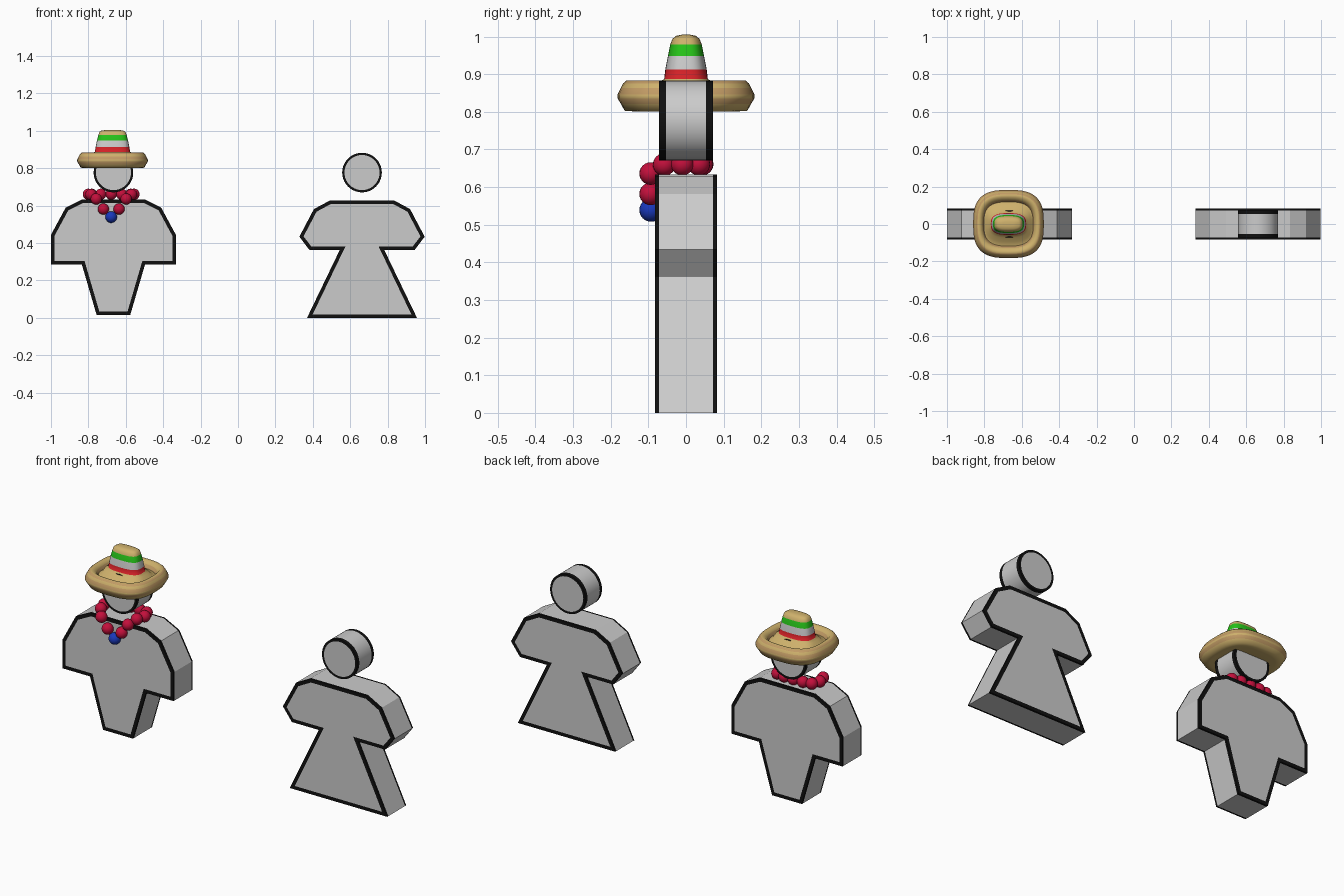
import bpy, bmesh, math

if "Cube" in bpy.data.objects:
    bpy.data.objects.remove(bpy.data.objects["Cube"])

def material(name, rgb):
    m = bpy.data.materials.new(name)
    m.diffuse_color = (*rgb, 1)
    m.use_nodes = True
    m.node_tree.nodes["Principled BSDF"].inputs["Base Color"].default_value = m.diffuse_color
    return m

GREY = material("light_grey", (0.62, 0.62, 0.62))
BLACK = material("black", (0.005, 0.005, 0.005))
TAN = material("straw", (0.62, 0.44, 0.15))
BROWN = material("dark_straw", (0.54, 0.33, 0.13))
RED = material("red", (0.65, 0.015, 0.02))
WHITE = material("white", (0.7, 0.7, 0.7))
GREEN = material("green", (0.02, 0.55, 0.01))
BEAD = material("bead_red", (0.55, 0.005, 0.045))
BLUE = material("pendant_blue", (0.01, 0.04, 0.5))

def finish(bm, name, mats, angle=30):
    bmesh.ops.recalc_face_normals(bm, faces=bm.faces)
    me = bpy.data.meshes.new(name)
    bm.to_mesh(me)
    bm.free()
    for m in mats:
        me.materials.append(m)
    ob = bpy.data.objects.new(name, me)
    bpy.context.collection.objects.link(ob)
    bpy.ops.object.select_all(action='DESELECT')
    ob.select_set(True)
    bpy.context.view_layer.objects.active = ob
    bpy.ops.object.shade_smooth_by_angle(angle=math.radians(angle))
    return ob

def loft(bm, rings, mats):
    """Bridge rings of points, one material index per gap; returns the end caps."""
    vs = [[bm.verts.new(p) for p in r] for r in rings]
    n = len(vs[0])
    for a, b, m in zip(vs, vs[1:], mats):
        for i in range(n):
            j = (i + 1) % n
            bm.faces.new((a[i], a[j], b[j], b[i])).material_index = m
    return bm.faces.new(vs[0]), bm.faces.new(vs[-1])

def outlined_plate(name, outline, depth, strip, rim):
    """Grey extruded shape with a black outline on front and back."""
    bm = bmesh.new()
    ys = (-depth, strip - depth, depth - strip, depth)
    caps = loft(bm, [[(x, y, z) for x, z in outline] for y in ys], (1, 0, 1))
    bmesh.ops.recalc_face_normals(bm, faces=bm.faces)
    for cap in caps:
        ring = bmesh.ops.inset_region(bm, faces=[cap], thickness=rim, use_even_offset=True)
        for f in ring['faces']:
            f.material_index = 1
    return finish(bm, name, (GREY, BLACK), 15)

def mirrored(half, cx):
    return [(cx + x, z) for x, z in half] + [(cx - x, z) for x, z in reversed(half)]

def disc(cx, cz, r, n=40):
    return [(cx + r * math.cos(2 * math.pi * i / n), cz + r * math.sin(2 * math.pi * i / n))
            for i in range(n)]

LX, RX = -0.666, 0.663

# Bodies: half outlines from the top centre downwards
man = [(0.167, 0.634), (0.255, 0.59), (0.335, 0.442), (0.335, 0.286),
       (0.169, 0.286), (0.090, 0.016)]
woman = [(0.171, 0.628), (0.257, 0.582), (0.335, 0.434), (0.281, 0.363),
         (0.119, 0.363), (0.294, 0.0)]
outlined_plate("trousers_figure_body", mirrored(man, LX), 0.082, 0.010, 0.019)
outlined_plate("dress_figure_body", mirrored(woman, RX), 0.082, 0.010, 0.019)

# Heads
for name, cx in (("trousers_figure_head", LX), ("dress_figure_head", RX)):
    outlined_plate(name, disc(cx, 0.777, 0.106), 0.072, 0.019, 0.012)

# Hat: rounded-square sections (half x, half y, z, material of the band above)
HX = -0.671
def section(a, b, z, n=48, power=2.9):
    pts = []
    for i in range(n):
        t = 2 * math.pi * i / n
        c, s = math.cos(t), math.sin(t)
        pts.append((HX + a * math.copysign(abs(c) ** (2 / power), c),
                    b * math.copysign(abs(s) ** (2 / power), s), z))
    return pts

profile = [
    (0.090, 0.085, 0.808, 0), (0.140, 0.135, 0.801, 0), (0.170, 0.163, 0.803, 0),
    (0.180, 0.173, 0.821, 1), (0.189, 0.182, 0.836, 0), (0.189, 0.182, 0.846, 1),
    (0.181, 0.174, 0.863, 0), (0.174, 0.167, 0.876, 1), (0.165, 0.158, 0.884, 0),
    (0.150, 0.143, 0.883, 0), (0.138, 0.128, 0.870, 1), (0.132, 0.118, 0.852, 0),
    (0.122, 0.095, 0.858, 0), (0.110, 0.073, 0.880, 0), (0.095, 0.058, 0.887, 2),
    (0.090, 0.055, 0.913, 3), (0.083, 0.048, 0.949, 4), (0.075, 0.042, 0.979, 0),
    (0.070, 0.036, 0.994, 0), (0.058, 0.026, 1.002, 0), (0.030, 0.012, 1.005, 0)]
bm = bmesh.new()
loft(bm, [section(a, b, z) for a, b, z, _ in profile], [p[3] for p in profile])
finish(bm, "straw_hat", (TAN, BROWN, RED, WHITE, GREEN), 60)

# Necklace: half strand of beads from the front, round the side, to the back
def beads(name, points, r, mat):
    bm = bmesh.new()
    for p in points:
        ball = bmesh.ops.create_uvsphere(bm, u_segments=20, v_segments=12, radius=r)
        bmesh.ops.translate(bm, verts=ball['verts'], vec=p)
    finish(bm, name, (mat,), 60)

NX = -0.678
strand = [(0.042, -0.094, 0.582), (0.080, -0.094, 0.636), (0.108, -0.058, 0.660),
          (0.122, -0.010, 0.661), (0.104, 0.034, 0.661), (0.056, 0.042, 0.661)]
points = [(NX + s * x, y, z) for x, y, z in strand for s in (-1, 1)]
points += [(NX, 0.043, 0.661)]
beads("bead_necklace", points, 0.030, BEAD)
beads("necklace_pendant", [(NX, -0.093, 0.539)], 0.031, BLUE)
